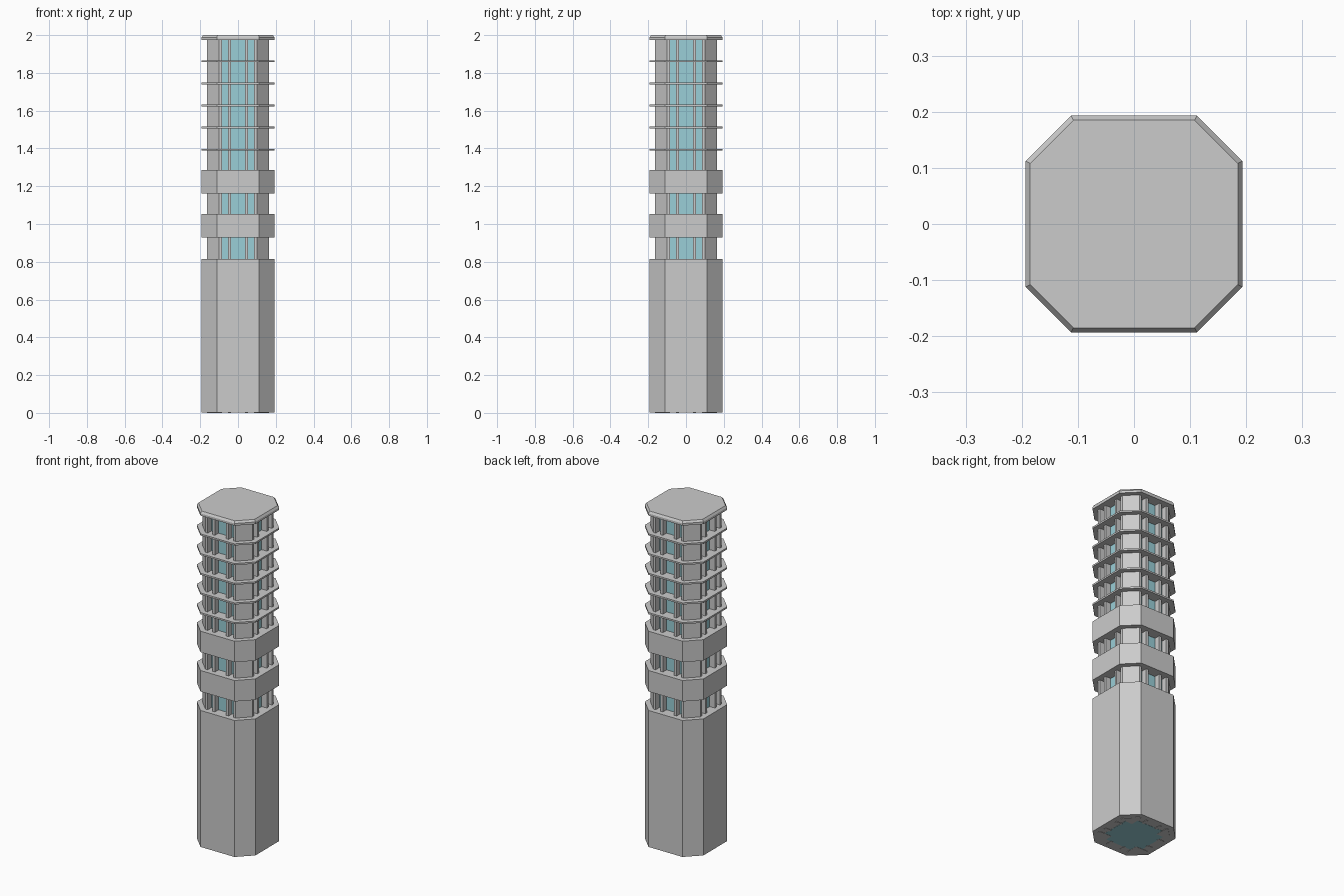
import bpy, bmesh, math

if "Cube" in bpy.data.objects:
    bpy.data.objects.remove(bpy.data.objects["Cube"])


def prism(name, pts, z0, z1, top_pts=None):
    """Solid between a bottom outline and a (possibly inset) top outline."""
    bm = bmesh.new()
    low = [bm.verts.new((x, y, z0)) for x, y in pts]
    high = [bm.verts.new((x, y, z1)) for x, y in (top_pts or pts)]
    bm.faces.new(low)
    bm.faces.new(high)
    n = len(pts)
    for i in range(n):
        j = (i + 1) % n
        bm.faces.new((low[i], low[j], high[j], high[i]))
    bmesh.ops.recalc_face_normals(bm, faces=bm.faces)
    me = bpy.data.meshes.new(name)
    bm.to_mesh(me)
    bm.free()
    ob = bpy.data.objects.new(name, me)
    bpy.context.collection.objects.link(ob)
    return ob


def octagon(h, c):
    return [(c, -h), (h, -c), (h, c), (c, h), (-c, h), (-h, c), (-h, -c), (-c, -h)]


def rect(x0, x1, y0, y1):
    return [(x0, y0), (x1, y0), (x1, y1), (x0, y1)]


def turn(pts, k):
    a = k * math.pi / 2
    c, s = round(math.cos(a)), round(math.sin(a))
    return [(x * c - y * s, x * s + y * c) for x, y in pts]


H, C = 0.193, 0.112
outer = octagon(H, C)
CORE_TOP = 1.98

# solid base and the two deep bands
prism("base_shaft", outer, 0.002, 0.815)
prism("lower_band", outer, 0.928, 1.053)
prism("upper_band", outer, 1.162, 1.287)

# thin floor slabs
for i in range(5):
    z = 1.393 + i * 0.1172
    prism(f"floor_slab_{i + 1}", outer, z - 0.005, z + 0.005)

# roof: short rim with a bevelled top edge
prism("roof_rim", outer, 1.975, 1.988)
prism("roof_cap", outer, 1.988, 2.0, octagon(0.185, 0.108))

# glazed core
glass = prism("glass_core", rect(-0.13, 0.13, -0.13, 0.13), 0.001, CORE_TOP)
mat = bpy.data.materials.new("blue_glass")
mat.diffuse_color = (0.32, 0.62, 0.68, 1)
mat.use_nodes = True
mat.node_tree.nodes["Principled BSDF"].inputs["Base Color"].default_value = mat.diffuse_color
glass.data.materials.append(mat)

# chamfered corner pillars and projecting fins on each side
pillar = [(0.085, -0.164), (0.1, -0.164), (0.164, -0.1), (0.164, -0.085), (0.085, -0.085)]
for k in range(4):
    prism(f"corner_pillar_{k + 1}", turn(pillar, k), 0, CORE_TOP)
    for s in (-1, 1):
        fin = rect(s * 0.045 - 0.008, s * 0.045 + 0.008, -0.164, -0.125)
        prism(f"window_fin_{k + 1}_{'left' if s < 0 else 'right'}", turn(fin, k), 0, CORE_TOP)
